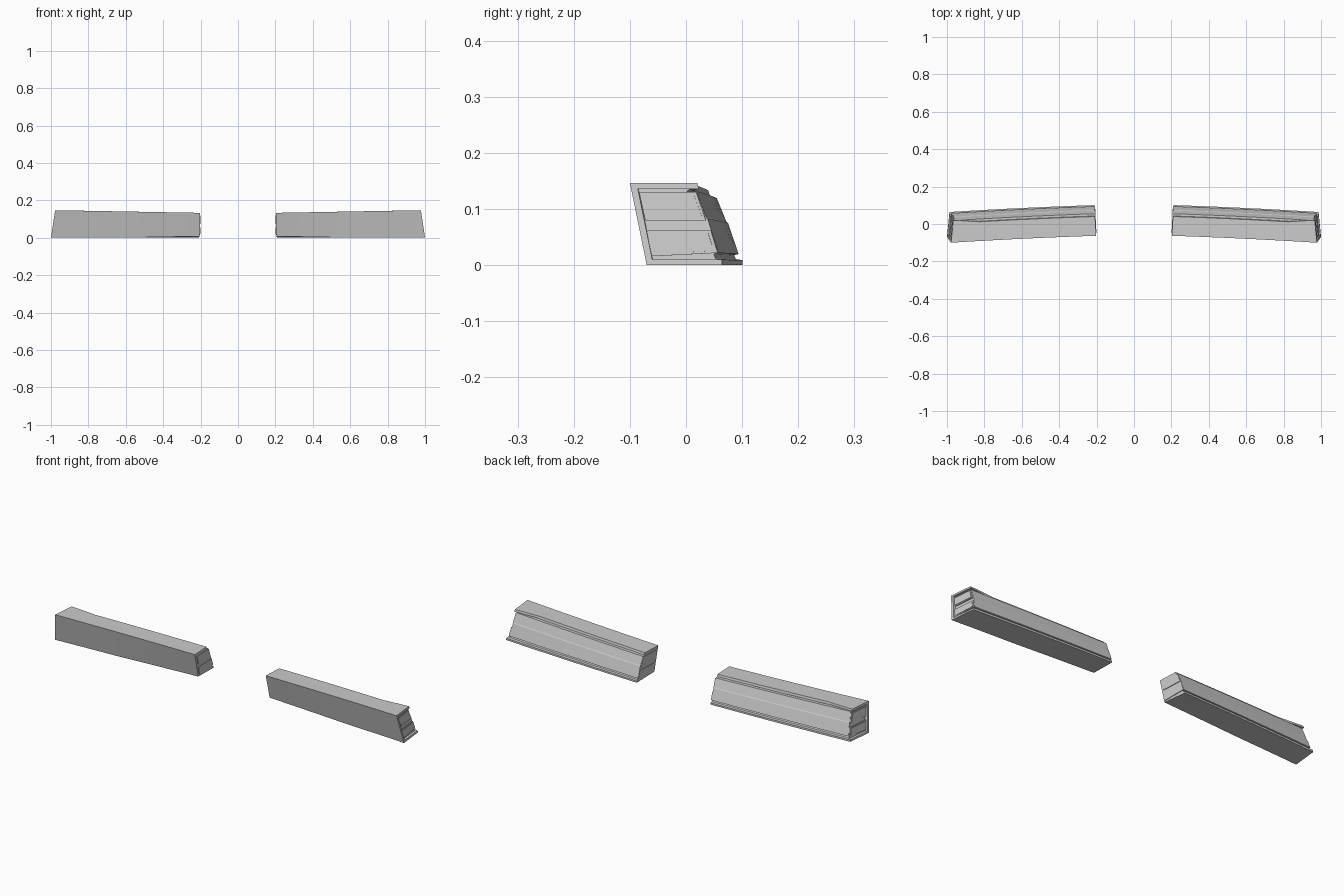
import bpy
import bmesh

if "Cube" in bpy.data.objects:
    bpy.data.objects.remove(bpy.data.objects["Cube"], do_unlink=True)

grey = bpy.data.materials.new("light grey")
grey.use_nodes = True
colour = (0.6, 0.6, 0.6, 1)
grey.diffuse_color = colour
grey.node_tree.nodes["Principled BSDF"].inputs["Base Color"].default_value = colour


def place(y, z, t):
    """Put a section point on the swept bar; t runs from inner end to outer end."""
    outer_x = 1.0 - 0.17 * z - 0.1 * (y + 0.07)
    inner_x = 0.2 + 0.05 * (y + 0.1)
    x = inner_x + (outer_x - inner_x) * t
    lift = 0.008 * max(0, 1 - t / 0.55) if z == 0 and y < 0 else 0
    shift = 0.037 * (1 - t) + 0.012 * t * (1 - t)
    return (x, y + shift, z * (0.905 + 0.095 * t) + lift)


def loft(name, start, t0, t1, end=None, steps=1):
    """Sweep a section along the bar, cap it and mirror it to the other side."""
    end = end or start
    bm = bmesh.new()
    rings = []
    for i in range(steps + 1):
        f = i / steps
        t = t0 + (t1 - t0) * f
        rings.append([bm.verts.new(place(a[0] + (b[0] - a[0]) * f,
                                         a[1] + (b[1] - a[1]) * f, t))
                      for a, b in zip(start, end)])
    n = len(start)
    for r, s in zip(rings, rings[1:]):
        for j in range(n):
            k = (j + 1) % n
            bm.faces.new((r[j], r[k], s[k], s[j]))
    bm.faces.new(rings[0])
    bm.faces.new(rings[-1])
    bmesh.ops.recalc_face_normals(bm, faces=bm.faces)
    mesh = bpy.data.meshes.new(name)
    bm.to_mesh(mesh)
    bm.free()
    mesh.materials.append(grey)
    ob = bpy.data.objects.new(name, mesh)
    bpy.context.collection.objects.link(ob)
    ob.modifiers.new("Mirror", "MIRROR").use_axis[0] = True
    return ob


# Long housing with top lip, two-step rear lens and bottom lip
body = [(-0.07, 0), (-0.1, 0.147), (0.003, 0.147), (0.006, 0.135),
        (0.001, 0.132), (0.018, 0.132), (0.035, 0.086), (0.038, 0.083),
        (0.057, 0.022), (0.049, 0.020), (0.052, 0.012), (0.064, 0.010),
        (0.064, 0)]
loft("lamp_body", body, 0.004, 0.985, steps=12)

# Raised rim around the outer end
loft("end_rim_front", [(-0.07, 0), (-0.1, 0.147), (-0.088, 0.147), (-0.058, 0)],
     0.984, 1)
loft("end_rim_top", [(-0.088, 0.137), (-0.09, 0.147), (0.003, 0.147), (0.005, 0.137)],
     0.984, 1)
loft("end_rim_bottom", [(-0.06, 0), (-0.062, 0.01), (0.064, 0.01), (0.064, 0)],
     0.984, 1)

# Top lip flaring rearward near the outer corner
loft("corner_lip", [(0.001, 0.136), (0.001, 0.147), (0.004, 0.147), (0.006, 0.136)],
     0.82, 1,
     end=[(0.001, 0.136), (0.001, 0.147), (0.020, 0.147), (0.023, 0.136)])

# Upper and lower lens panels, with thin inset-looking plates, on both ends
panels = {
    "upper": [(-0.084, 0.130), (-0.073, 0.080), (0.035, 0.080), (0.018, 0.130)],
    "lower": [(-0.072, 0.062), (-0.062, 0.016), (0.056, 0.022), (0.044, 0.062)],
}
for label, outline in panels.items():
    cy = sum(p[0] for p in outline) / 4
    cz = sum(p[1] for p in outline) / 4
    plate = [(cy + (y - cy) * 0.9, cz + (z - cz) * 0.8) for y, z in outline]
    loft(label + "_outer_panel", outline, 0.984, 0.991)
    loft(label + "_outer_plate", plate, 0.99, 0.994)
    loft(label + "_inner_panel", outline, 0, 0.005)
